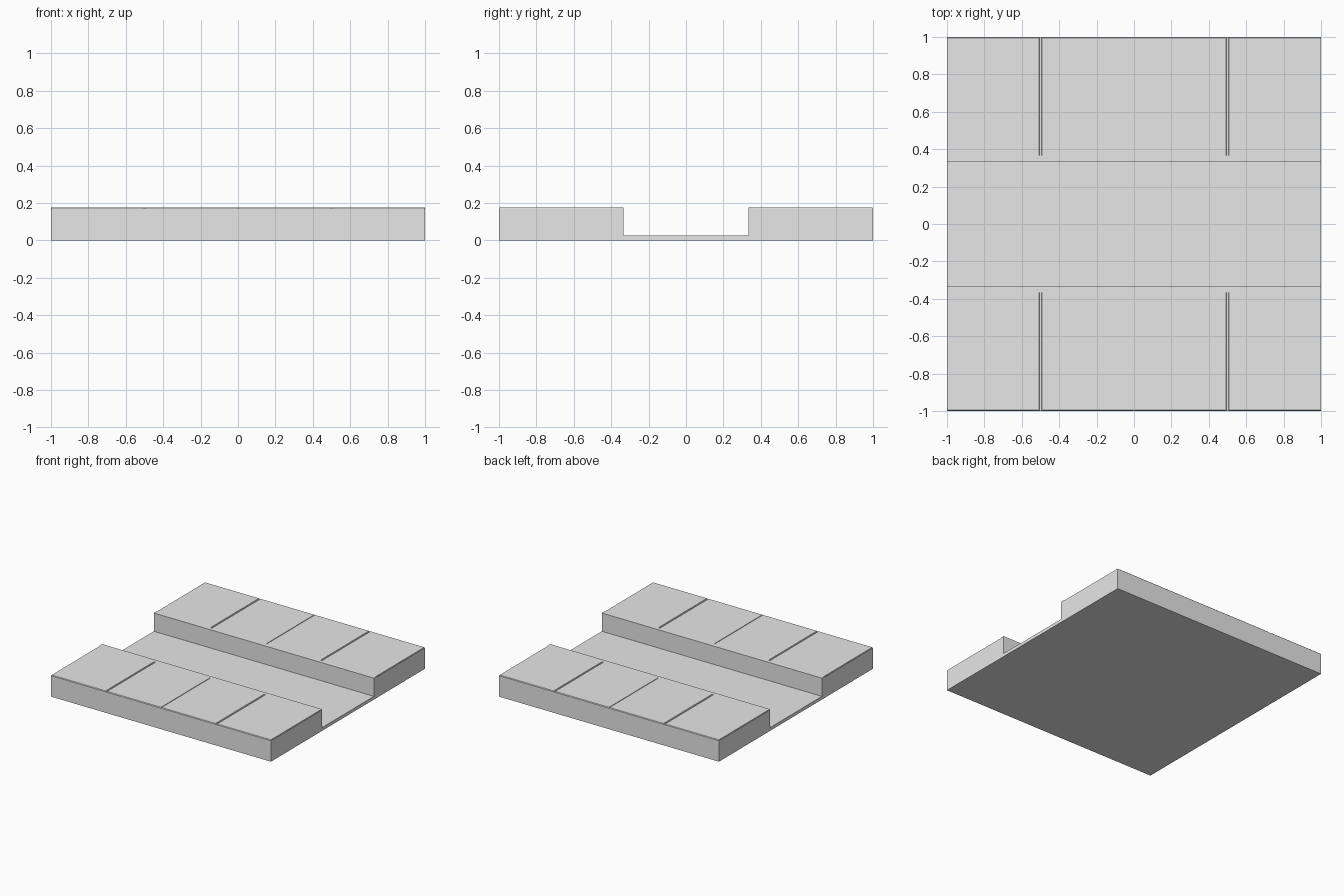
import bpy

if "Cube" in bpy.data.objects:
    bpy.data.objects.remove(bpy.data.objects["Cube"])

TOP, FLOOR = 0.177, 0.027      # pavement and channel heights
CHANNEL, KERB = 0.335, 0.367   # channel half width, inner end of the joints

grey = bpy.data.materials.new("light grey")
grey.diffuse_color = (0.8, 0.8, 0.8, 1)
grey.use_nodes = True
grey.node_tree.nodes["Principled BSDF"].inputs["Base Color"].default_value = grey.diffuse_color


def prism(name, profile, axis, start, end):
    """Extrude a closed 2D profile along x or y."""
    n = len(profile)
    verts = []
    for t in (start, end):
        verts += [(t, a, b) if axis == "x" else (a, t, b) for a, b in profile]
    faces = [tuple(range(n))[::-1], tuple(range(n, 2 * n))]
    faces += [(i, (i + 1) % n, n + (i + 1) % n, n + i) for i in range(n)]
    if axis == "y":
        faces = [f[::-1] for f in faces]
    mesh = bpy.data.meshes.new(name)
    mesh.from_pydata(verts, [], faces)
    mesh.materials.append(grey)
    obj = bpy.data.objects.new(name, mesh)
    bpy.context.collection.objects.link(obj)
    return obj


# Road tile: raised pavement on both sides of a sunken channel
c = 0.005
half = [(1, 0), (1, TOP - c), (1 - c, TOP), (CHANNEL, TOP), (CHANNEL, FLOOR)]
road = prism("road_tile", half + [(-y, z) for y, z in reversed(half)], "x", -1, 1)

# Shallow joints between the pavement slabs, stopping short of the kerb
joints = [(-1, 0.004), (-0.5, 0.007), (0, 0.003), (0.5, 0.007), (1, 0.004)]
for x, w in joints:
    for start, end in ((-1.1, -KERB), (KERB, 1.1)):
        profile = [(x - w * 0.6, TOP - 0.007), (x + w * 0.6, TOP - 0.007),
                   (x + w, TOP), (x + w, TOP + 0.05),
                   (x - w, TOP + 0.05), (x - w, TOP)]
        cutter = prism("joint_cutter", profile, "y", start, end)
        cutter.hide_render = True
        cutter.hide_viewport = True
        cut = road.modifiers.new("joint", "BOOLEAN")
        cut.operation = "DIFFERENCE"
        cut.solver = "EXACT"
        cut.object = cutter
